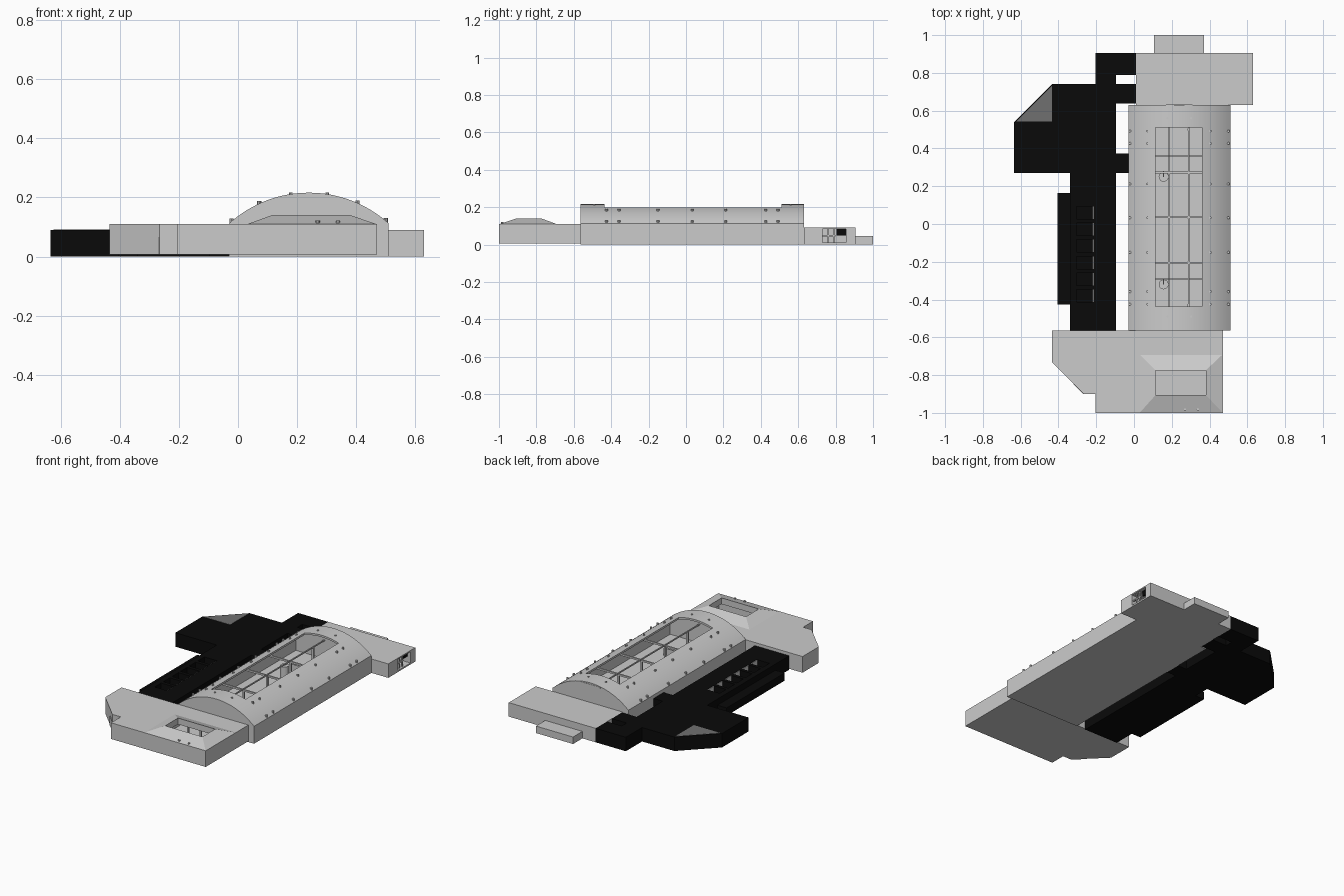
import bpy, bmesh, math

if "Cube" in bpy.data.objects:
    bpy.data.objects.remove(bpy.data.objects["Cube"])

black = bpy.data.materials.new("black")
black.diffuse_color = (0.003, 0.003, 0.003, 1)
black.use_nodes = True
black.node_tree.nodes["Principled BSDF"].inputs["Base Color"].default_value = black.diffuse_color
mid = bpy.data.materials.new("mid_grey")
mid.diffuse_color = (0.16, 0.16, 0.16, 1)
mid.use_nodes = True
mid.node_tree.nodes["Principled BSDF"].inputs["Base Color"].default_value = mid.diffuse_color


def finish(name, bm, mat=None):
    bmesh.ops.recalc_face_normals(bm, faces=bm.faces)
    me = bpy.data.meshes.new(name)
    bm.to_mesh(me)
    bm.free()
    ob = bpy.data.objects.new(name, me)
    bpy.context.collection.objects.link(ob)
    if mat:
        me.materials.append(mat)
    return ob


def prism(name, pts, a, b, axis='z', mat=None):
    """Extrude a 2D outline from a to b along z or y."""
    bm = bmesh.new()
    place = (lambda p, t: (p[0], p[1], t)) if axis == 'z' else (lambda p, t: (p[0], t, p[1]))
    lo = [bm.verts.new(place(p, a)) for p in pts]
    hi = [bm.verts.new(place(p, b)) for p in pts]
    bm.faces.new(lo)
    bm.faces.new(hi)
    n = len(pts)
    for i in range(n):
        j = (i + 1) % n
        bm.faces.new((lo[i], lo[j], hi[j], hi[i]))
    return finish(name, bm, mat)


def box(name, x0, x1, y0, y1, z0, z1, mat=None):
    return prism(name, [(x0, y0), (x1, y0), (x1, y1), (x0, y1)], z0, z1, mat=mat)


def cyl(name, x, y, z0, z1, r, sides=12, r2=None):
    bm = bmesh.new()
    bmesh.ops.create_cone(bm, cap_ends=True, segments=sides, radius1=r,
                          radius2=r if r2 is None else r2, depth=z1 - z0)
    bmesh.ops.translate(bm, verts=bm.verts, vec=(x, y, (z0 + z1) / 2))
    return finish(name, bm)


def cut(ob, *cutters):
    """Apply boolean differences and drop the cutters."""
    bpy.context.view_layer.objects.active = ob
    for c in cutters:
        c.hide_render = True
        m = ob.modifiers.new("cut", 'BOOLEAN')
        m.operation, m.solver, m.object = 'DIFFERENCE', 'EXACT', c
        bpy.ops.object.modifier_apply(modifier=m.name)
        bpy.data.objects.remove(c)


# Barrel-roofed main hall
CX, HALF, EAVE, RISE = 0.24, 0.27, 0.112, 0.104
RAD = (HALF ** 2 + RISE ** 2) / (2 * RISE)
CZ = EAVE + RISE - RAD
ANG = math.asin(HALF / RAD)


def roof_z(x):
    return CZ + math.sqrt(RAD ** 2 - (x - CX) ** 2)


def hall_outline(t, floor):
    half, r = HALF - t, RAD - t
    a = math.asin(half / r)
    arc = [(CX + r * math.sin(a - 2 * a * i / 32), CZ + r * math.cos(a - 2 * a * i / 32))
           for i in range(33)]
    return [(CX - half, floor), (CX + half, floor)] + arc


hall = prism("main_hall", hall_outline(0, 0), -0.565, 0.63, 'y')
cut(hall, prism("hall_inside", hall_outline(0.012, 0.01), -0.55, 0.615, 'y'),
    box("roof_opening", 0.115, 0.36, -0.437, 0.51, 0.14, 0.3))
bpy.ops.object.select_all(action='DESELECT')
hall.select_set(True)
bpy.context.view_layer.objects.active = hall
bpy.ops.object.shade_smooth_by_angle(angle=math.radians(25))

# Roof pegs
for y in (-0.425, -0.358, -0.15, 0.033, 0.212, 0.427, 0.492):
    for x in (-0.022, 0.072, 0.404, 0.5):
        z = roof_z(x)
        cyl("roof_peg", x, y, z - 0.008, z + 0.009, 0.007, 8)
for x in (0.178, 0.302):
    for y in (-0.49, 0.56):
        cyl("ridge_peg", x, y, roof_z(x) - 0.006, roof_z(x) + 0.005, 0.006, 8)

# Interior frame: posts, rails and cross beams
for x in (0.185, 0.29):
    box("long_rail", x - 0.003, x + 0.003, -0.55, 0.615, 0.125, 0.133)
    for y in (-0.43, -0.205, 0.036, 0.272, 0.5):
        box("frame_post", x - 0.006, x + 0.006, y - 0.006, y + 0.006, 0.01, 0.126)
for y in (-0.205, 0.036, 0.272):
    box("cross_beam", 0.0, 0.48, y - 0.005, y + 0.005, 0.115, 0.126)
for y in (-0.29, 0.36):
    box("low_partition", 0.115, 0.36, y - 0.003, y + 0.003, 0.01, 0.06)
for y in (-0.32, 0.25):
    cyl("tank", 0.157, y, 0.01, 0.1, 0.026, 16)
    box("tank_lever", 0.154, 0.16, y, y + 0.03, 0.1, 0.108)

# Front wing with a chamfered left corner
front = prism("front_wing", [(-0.435, -0.565), (-0.435, -0.73), (-0.265, -0.9), (-0.205, -0.9),
                             (-0.205, -1), (0.47, -1), (0.47, -0.565)], 0.006, 0.11)
cut(front, box("front_inside", 0.03, 0.45, -0.98, -0.6, 0.016, 0.1),
    box("front_well", 0.115, 0.38, -0.905, -0.775, 0.05, 0.2))

# Hipped skylight surround, open on top
bm = bmesh.new()
rings = []
for x0, x1, y0, y1, z in ((0.03, 0.47, -1, -0.69, 0.109), (0.115, 0.38, -0.905, -0.775, 0.14),
                          (0.115, 0.38, -0.905, -0.775, 0.1)):
    rings.append([bm.verts.new(p) for p in ((x0, y0, z), (x1, y0, z), (x1, y1, z), (x0, y1, z))])
for a, b in zip(rings, rings[1:] + rings[:1]):
    for i in range(4):
        j = (i + 1) % 4
        bm.faces.new((a[i], a[j], b[j], b[i]))
finish("skylight_surround", bm)
for x in (0.16, 0.25, 0.34):
    box("front_post", x - 0.005, x + 0.005, -0.74, -0.73, 0.015, 0.1)
for x in (0.27, 0.338):
    cyl("front_peg", x, -0.982, 0.108, 0.122, 0.007, 8)

# Slanted entrance door
door = prism("corner_door", [(-0.318, -0.847), (-0.265, -0.9), (-0.262, -0.897), (-0.315, -0.844)],
             0.006, 0.066)
door.location = (-0.002, -0.002, 0)

# Back wing with a side window, and its step
back = box("back_wing", 0.01, 0.63, 0.63, 0.905, 0, 0.09)
cut(back, box("side_window", 0.48, 0.7, 0.73, 0.855, 0.01, 0.082))
for y in (0.76, 0.79):
    box("window_post", 0.612, 0.62, y - 0.004, y + 0.004, 0.01, 0.083)
box("window_bar", 0.612, 0.62, 0.73, 0.8, 0.042, 0.05)
box("window_dark_panel", 0.6, 0.61, 0.805, 0.855, 0.048, 0.082, black)
box("back_step", 0.105, 0.37, 0.9, 1.0, 0, 0.045)
box("hall_back_vent", 0.17, 0.31, 0.61, 0.632, 0.2, 0.207)

# Black side building
side = prism("side_building", [(-0.34, -0.565), (-0.095, -0.565), (-0.095, 0.27), (-0.03, 0.27),
                               (-0.03, 0.372), (-0.095, 0.372), (-0.095, 0.638), (0.01, 0.638),
                               (0.01, 0.74), (-0.095, 0.74), (-0.095, 0.79), (0.01, 0.79),
                               (0.01, 0.905), (-0.205, 0.905), (-0.205, 0.74), (-0.435, 0.74),
                               (-0.635, 0.54), (-0.635, 0.27), (-0.34, 0.27)], 0, 0.09, mat=black)
box("side_ledge", -0.405, -0.335, -0.425, 0.165, 0, 0.05, black)

# Row of roof slots, each with a pale inner wall
slots = [0.06 - 0.088 * i for i in range(6)]
cut(side, *[box("slot", -0.305, -0.215, y - 0.033, y + 0.033, 0.03, 0.2) for y in slots])
for y in slots:
    box("slot_panel", -0.219, -0.214, y - 0.033, y + 0.033, 0.03, 0.088)

# Paler triangle on the chamfered corner
prism("corner_roof_panel", [(-0.625, 0.542), (-0.435, 0.542), (-0.435, 0.732)], 0.088, 0.0915, mat=mid)
